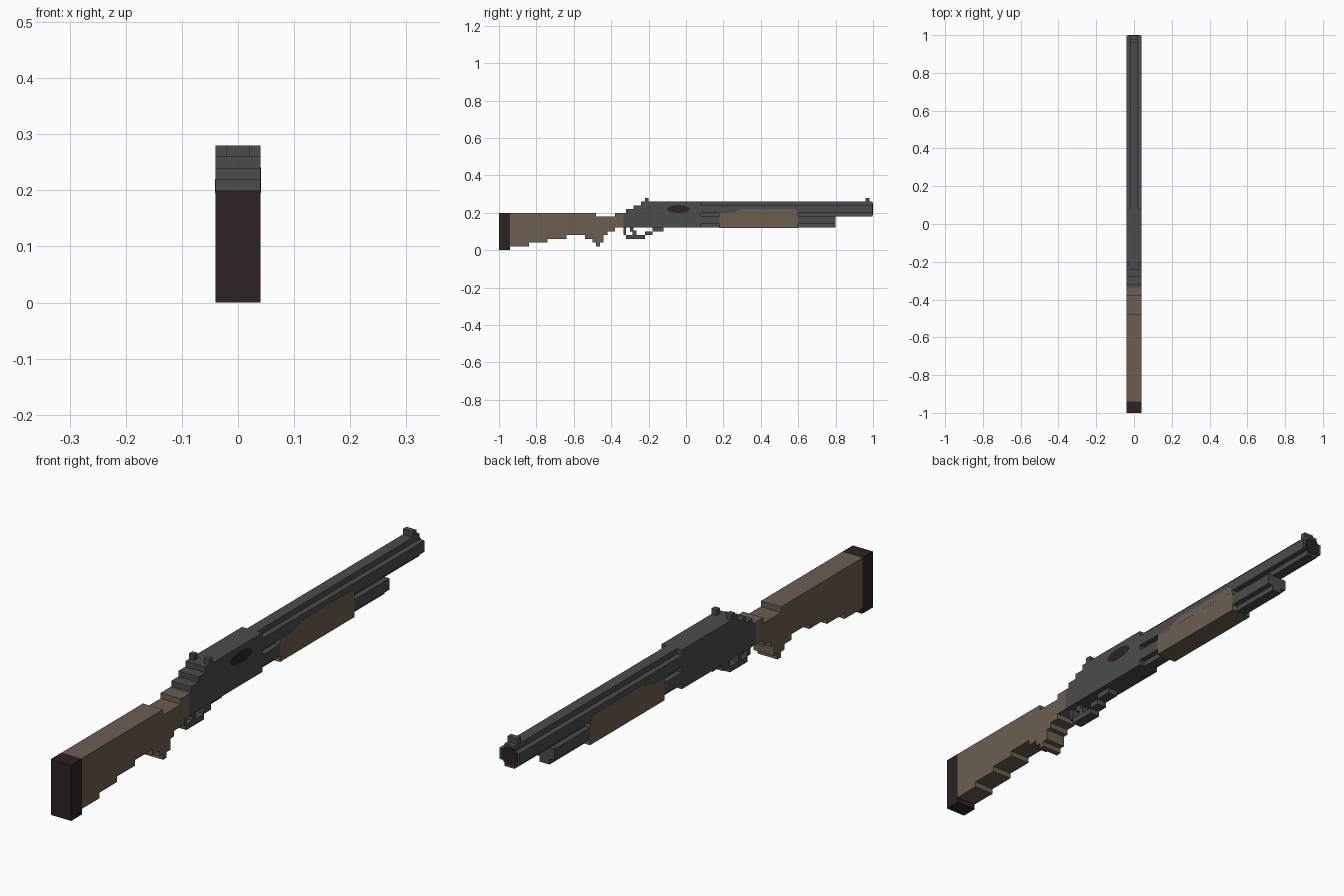
import bpy, bmesh, math
from mathutils import Vector

cube = bpy.data.objects.get("Cube")
if cube:
    bpy.data.objects.remove(cube, do_unlink=True)


def material(name, rgb):
    m = bpy.data.materials.new(name)
    m.use_nodes = True
    m.diffuse_color = (*rgb, 1)
    bsdf = next(n for n in m.node_tree.nodes if n.type == 'BSDF_PRINCIPLED')
    bsdf.inputs["Base Color"].default_value = (*rgb, 1)
    return m


METAL = material("dark grey metal", (0.073, 0.072, 0.072))
WOOD = material("brown wood", (0.150, 0.112, 0.078))
DARK = material("dark rubber", (0.026, 0.016, 0.016))


def prism(name, outline, sweep, mat):
    """Sweep a flat outline of 3D points along a vector into a solid."""
    bm = bmesh.new()
    face = bm.faces.new([bm.verts.new(p) for p in outline])
    ext = bmesh.ops.extrude_face_region(bm, geom=[face])
    moved = [v for v in ext["geom"] if isinstance(v, bmesh.types.BMVert)]
    bmesh.ops.translate(bm, verts=moved, vec=Vector(sweep))
    bmesh.ops.recalc_face_normals(bm, faces=bm.faces)
    me = bpy.data.meshes.new(name)
    bm.to_mesh(me)
    bm.free()
    me.materials.append(mat)
    ob = bpy.data.objects.new(name, me)
    bpy.context.collection.objects.link(ob)
    return ob


def side_prism(name, yz, x0, x1, mat):
    return prism(name, [(x0, y, z) for y, z in yz], (x1 - x0, 0, 0), mat)


def box(name, y0, y1, z0, z1, mat, x0=-0.04, x1=0.04):
    return side_prism(name, [(y0, z0), (y1, z0), (y1, z1), (y0, z1)], x0, x1, mat)


def stairs(start, steps):
    """Stepped edge: each step is (end y, height)."""
    pts, y = [], start
    for end, z in steps:
        pts += [(y, z), (end, z)]
        y = end
    return pts


def ellipse(a, b, ca, cb, n):
    return [(ca + a * math.cos(2 * math.pi * (i + 0.5) / n),
             cb + b * math.sin(2 * math.pi * (i + 0.5) / n)) for i in range(n)]


# Stock with stepped underside and grip
box("butt_pad", -1.0, -0.94, 0, 0.20, DARK)
under = stairs(-0.94, [(-0.84, 0.02), (-0.74, 0.04), (-0.64, 0.06), (-0.54, 0.08),
                       (-0.50, 0.06), (-0.48, 0.04), (-0.46, 0.02), (-0.44, 0.04),
                       (-0.42, 0.08), (-0.38, 0.10), (-0.335, 0.12)])
over = stairs(-0.94, [(-0.48, 0.20), (-0.38, 0.18), (-0.335, 0.20)])
side_prism("stock", under + over[::-1], -0.04, 0.04, WOOD)

# Receiver with stepped rear
over = stairs(-0.335, [(-0.32, 0.20), (-0.28, 0.22), (-0.24, 0.24), (0.08, 0.26)])
side_prism("receiver", [(-0.335, 0.12), (0.08, 0.12)] + over[::-1], -0.04, 0.04, METAL)

# Ejection port on the left face
side_prism("ejection_port", ellipse(0.062, 0.021, -0.04, 0.22, 12), 0.039, 0.041, DARK)

# Trigger guard and trigger
GUARD = [(-0.335, -0.32, 0.08, 0.12), (-0.32, -0.22, 0.06, 0.08),
         (-0.22, -0.18, 0.08, 0.10), (-0.18, -0.12, 0.10, 0.12)]
for i, (y0, y1, z0, z1) in enumerate(GUARD):
    box(f"trigger_guard_{i + 1}", y0, y1, z0, z1, METAL, -0.02, 0.02)
box("trigger_top", -0.30, -0.28, 0.10, 0.12, METAL, -0.02, 0.02)
box("trigger_tip", -0.285, -0.265, 0.08, 0.105, METAL, -0.02, 0.02)

# Barrel: stepped cross-section swept forward
half = [(0.02, 0.18), (0.02, 0.20), (0.04, 0.20), (0.04, 0.24), (0.02, 0.24), (0.02, 0.26)]
section = half + [(-x, z) for x, z in half[::-1]]
prism("barrel", [(x, 0.08, z) for x, z in section], (0, 0.918, 0), METAL)
prism("muzzle_hole", [(x, 0.996, z) for x, z in ellipse(0.034, 0.034, 0, 0.22, 8)],
      (0, 0.004, 0), DARK)

# Magazine tube under the barrel
half = [(0.02, 0.12), (0.02, 0.14), (0.04, 0.14), (0.04, 0.18)]
section = half + [(-x, z) for x, z in half[::-1]]
prism("magazine_tube", [(x, 0.08, z) for x, z in section], (0, 0.72, 0), METAL)

# Fore-end with curved upper side plates over the barrel
box("fore_end", 0.18, 0.60, 0.118, 0.20, WOOD, -0.0405, 0.0405)
plate = [(0.18, 0.195), (0.25, 0.202), (0.275, 0.210), (0.30, 0.22),
         (0.58, 0.22), (0.594, 0.212), (0.60, 0.195)]
for side, s in (("left", 1), ("right", -1)):
    side_prism(f"fore_end_plate_{side}", plate, s * 0.039, s * 0.0408, WOOD)
    # Rear sight posts
    box(f"rear_sight_{side}", -0.22, -0.20, 0.26, 0.28, METAL, s * 0.02, s * 0.04)

# Front sight
box("front_sight", 0.96, 0.98, 0.26, 0.28, METAL, -0.02, 0.02)
